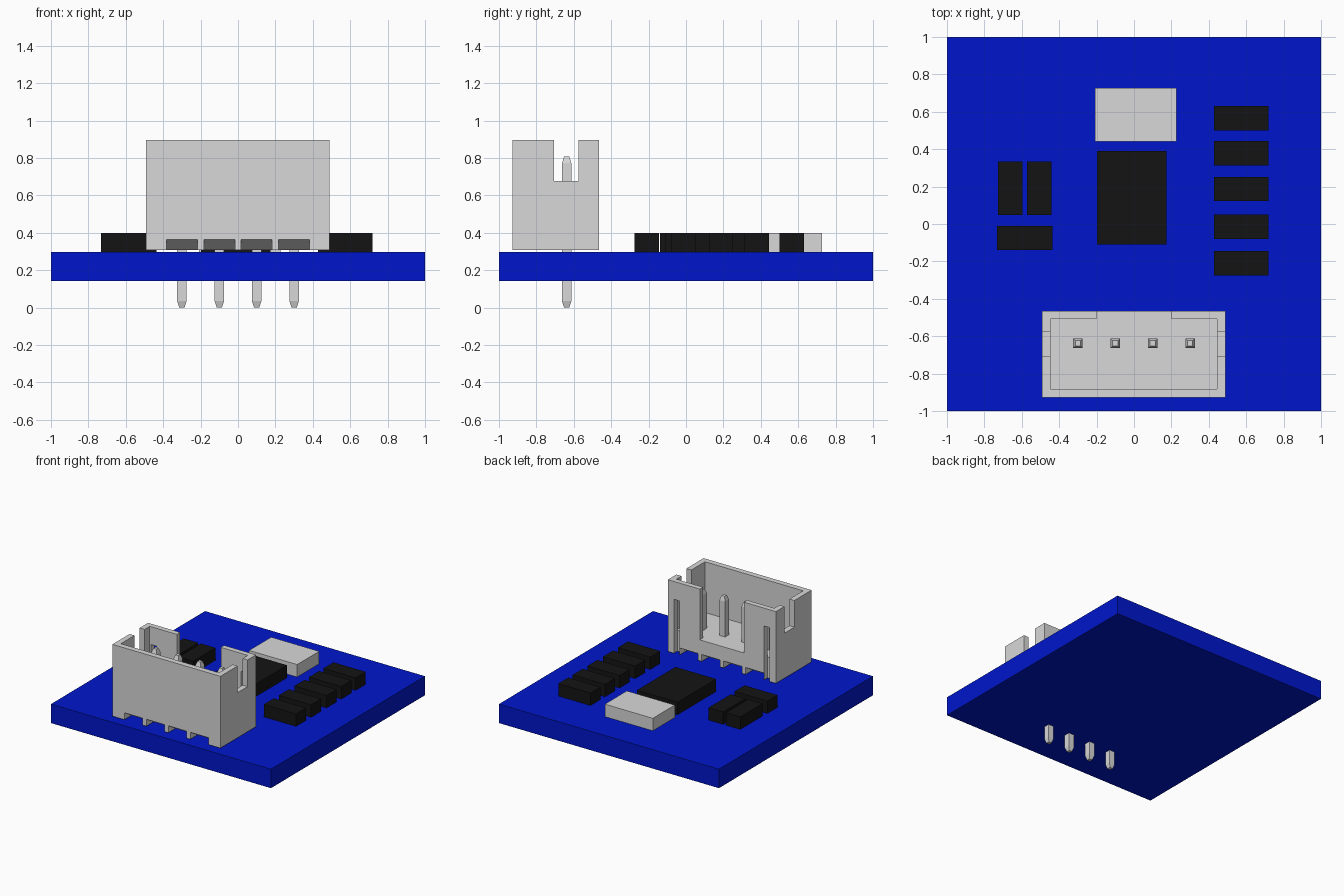
import bpy
import bmesh

cube = bpy.data.objects.get("Cube")
if cube:
    bpy.data.objects.remove(cube, do_unlink=True)


def material(name, rgb):
    m = bpy.data.materials.new(name)
    m.use_nodes = True
    m.diffuse_color = (*rgb, 1)
    bsdf = next(n for n in m.node_tree.nodes if n.type == 'BSDF_PRINCIPLED')
    bsdf.inputs["Base Color"].default_value = (*rgb, 1)
    return m


BLUE = material("board blue", (0.0, 0.008, 0.604))
GREY = material("light grey", (0.69, 0.69, 0.69))
BLACK = material("chip black", (0.007, 0.007, 0.007))


def finish(name, bm, mat):
    bmesh.ops.recalc_face_normals(bm, faces=bm.faces)
    me = bpy.data.meshes.new(name)
    bm.to_mesh(me)
    bm.free()
    me.materials.append(mat)
    ob = bpy.data.objects.new(name, me)
    bpy.context.collection.objects.link(ob)
    return ob


def prism(name, x0, x1, profile, mat):
    """Extrude a (y, z) profile from x0 to x1."""
    bm = bmesh.new()
    face = bm.faces.new([bm.verts.new((x0, y, z)) for y, z in profile])
    ext = bmesh.ops.extrude_face_region(bm, geom=[face])
    verts = [v for v in ext["geom"] if isinstance(v, bmesh.types.BMVert)]
    bmesh.ops.translate(bm, vec=(x1 - x0, 0, 0), verts=verts)
    return finish(name, bm, mat)


def box(name, x0, x1, y0, y1, z0, z1, mat):
    return prism(name, x0, x1, [(y0, z0), (y1, z0), (y1, z1), (y0, z1)], mat)


def cut(ob, cutter):
    """Subtract the cutter, bake the result and discard the cutter."""
    mod = ob.modifiers.new("cut", 'BOOLEAN')
    mod.operation = 'DIFFERENCE'
    mod.solver = 'EXACT'
    mod.object = cutter
    dg = bpy.context.evaluated_depsgraph_get()
    dg.update()
    me = bpy.data.meshes.new_from_object(ob.evaluated_get(dg))
    ob.modifiers.clear()
    ob.data = me
    bpy.data.objects.remove(cutter, do_unlink=True)


# Circuit board
box("circuit_board", -1, 1, -1, 1, 0.142, 0.298, BLUE)

# Surface-mounted components
BASE, TOP = 0.298, 0.40
box("main_chip", -0.197, 0.173, -0.11, 0.39, BASE, TOP, BLACK)
box("crystal", -0.208, 0.228, 0.442, 0.728, BASE, TOP, GREY)
for i, y in enumerate((0.565, 0.378, 0.187, -0.015, -0.21)):
    box(f"resistor_{i + 1}", 0.427, 0.72, y - 0.065, y + 0.065, BASE, TOP, BLACK)
box("capacitor_1", -0.728, -0.596, 0.048, 0.335, BASE, TOP, BLACK)
box("capacitor_2", -0.573, -0.44, 0.048, 0.335, BASE, TOP, BLACK)
box("capacitor_3", -0.732, -0.435, -0.14, -0.01, BASE, TOP, BLACK)

# Connector housing: open box with a floor
Y0, Y1, Z0, Z1, FLOOR = -0.928, -0.465, 0.307, 0.897, 0.48
INNER = -0.508
PINS = (-0.3, -0.1, 0.1, 0.3)
housing = box("connector_housing", -0.492, 0.49, Y0, Y1, Z0, Z1, GREY)
cut(housing, box("cavity", -0.447, 0.445, -0.882, INNER, FLOOR, 1.0, GREY))
# Side notches and the wide opening in the back wall
cut(housing, box("side_notch", -0.6, 0.6, -0.705, -0.575, 0.678, 1.0, GREY))
cut(housing, box("back_opening", -0.2, 0.2, -0.6, -0.4, FLOOR, 1.0, GREY))
# Narrow vertical slots in the back wall
for s in (-1, 1):
    x = s * 0.41
    cut(housing, box("slot", x - 0.025, x + 0.025, INNER, -0.4, 0.25, 0.75, GREY))
# Sloped reliefs under the front and back walls, leaving small feet between
for x in PINS:
    for y, d in ((Y0, 1), (Y1, -1)):
        relief = [(y - d * 0.05, 0.394), (y - d * 0.05, 0.244),
                  (y + d * 0.20, 0.244)]
        cut(housing, prism("relief", x - 0.083, x + 0.083, relief, GREY))


# Square pins with short tapered ends
def pin(name, x, y):
    bm = bmesh.new()
    rings = []
    for z, r in ((0, 0.014), (0.035, 0.025), (0.772, 0.025), (0.807, 0.014)):
        rings.append([bm.verts.new((x + a * r, y + b * r, z))
                      for a, b in ((-1, -1), (1, -1), (1, 1), (-1, 1))])
    for lo, hi in zip(rings, rings[1:]):
        for k in range(4):
            n = (k + 1) % 4
            bm.faces.new((lo[k], lo[n], hi[n], hi[k]))
    bm.faces.new(rings[0][::-1])
    bm.faces.new(rings[-1])
    return finish(name, bm, GREY)


for i, x in enumerate(PINS):
    pin(f"connector_pin_{i + 1}", x, -0.638)
